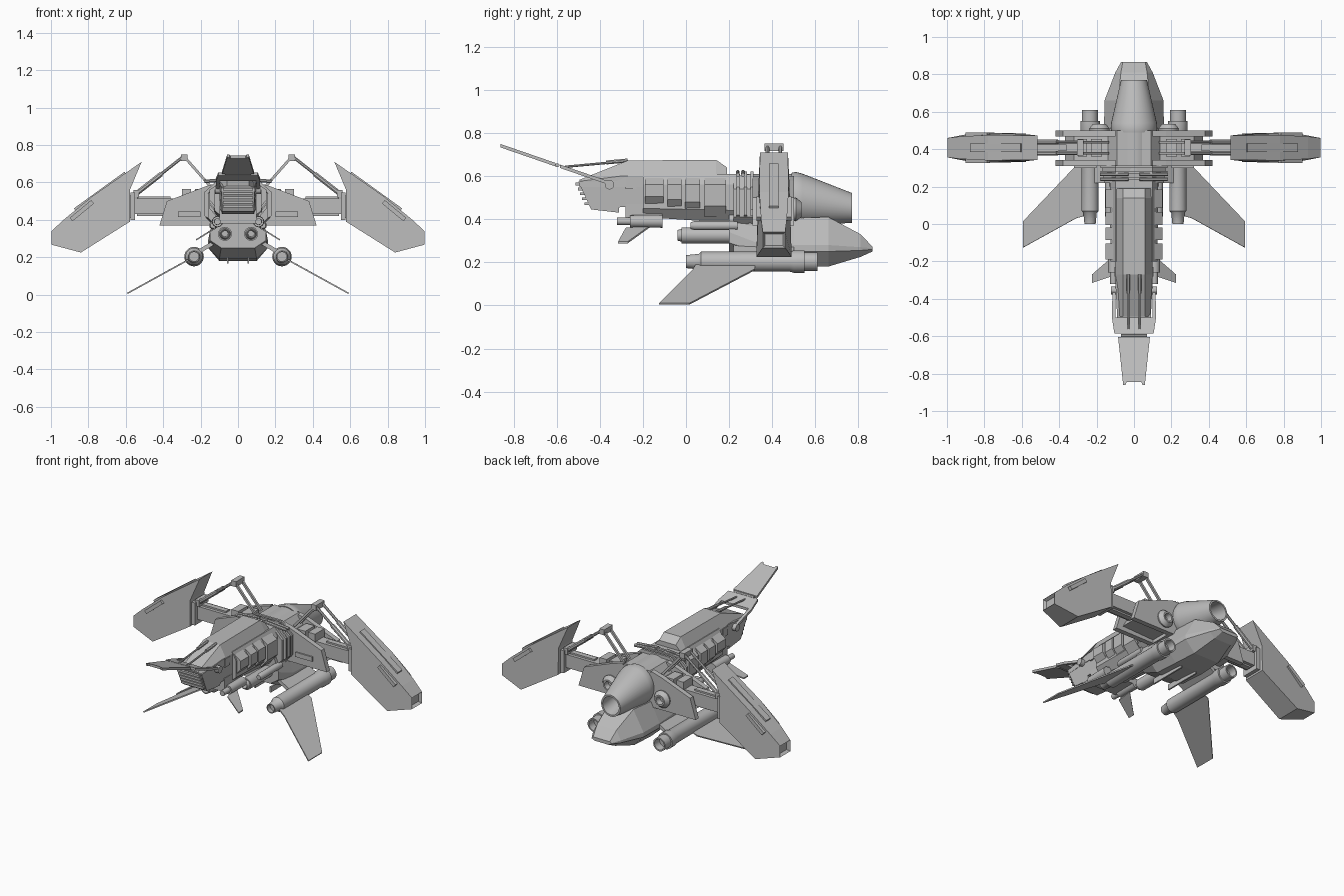
import bpy, bmesh, math
from mathutils import Vector

if "Cube" in bpy.data.objects:
    bpy.data.objects.remove(bpy.data.objects["Cube"])

grey = bpy.data.materials.new("hull_grey")
grey.use_nodes = True
COLOUR = (0.5, 0.5, 0.5, 1)
grey.diffuse_color = COLOUR
grey.node_tree.nodes["Principled BSDF"].inputs["Base Color"].default_value = COLOUR


def build(name, verts, faces, mirror=False, smooth=False, inset=None):
    """Make an object, optionally mirrored across x."""
    bm = bmesh.new()
    vs = [bm.verts.new(v) for v in verts]
    for f in faces:
        bm.faces.new([vs[i] for i in f])
    bmesh.ops.recalc_face_normals(bm, faces=bm.faces[:])
    if inset:
        tips = [f for f in bm.faces if f.normal.dot(Vector(inset)) > 0.95]
        bmesh.ops.inset_individual(bm, faces=tips, thickness=0.014, depth=-0.02)
    me = bpy.data.meshes.new(name)
    bm.to_mesh(me)
    bm.free()
    me.materials.append(grey)
    ob = bpy.data.objects.new(name, me)
    bpy.context.scene.collection.objects.link(ob)
    if mirror:
        ob.modifiers.new("Mirror", 'MIRROR').use_mirror_merge = False
    if smooth:
        bpy.context.view_layer.objects.active = ob
        ob.select_set(True)
        bpy.ops.object.shade_smooth_by_angle(angle=math.radians(40))
        ob.select_set(False)
    return ob


def bridge(name, rings, closed=False, **kw):
    """Skin a list of equal rings; cap the ends or close into a loop."""
    n, m = len(rings[0]), len(rings)
    faces = []
    for r in range(m if closed else m - 1):
        a, b = r * n, (r + 1) % m * n
        faces += [(a + i, a + (i + 1) % n, b + (i + 1) % n, b + i) for i in range(n)]
    if not closed:
        faces += [tuple(range(n)), tuple(range((m - 1) * n, m * n))]
    return build(name, [p for ring in rings for p in ring], faces, **kw)


def hull(name, sections, **kw):
    """Eight-sided hull; section = y, half width, top and bottom widths, four heights."""
    rings = []
    for y, w, t, b, z0, lo, hi, z1 in sections:
        half = [(b, z0), (w, lo), (w, hi), (t, z1)]
        rings.append([(x, y, z) for x, z in half] + [(-x, y, z) for x, z in reversed(half)])
    return bridge(name, rings, **kw)


def prism_x(name, pts, centre=0, **kw):
    """Side profile of (y, z, half width)."""
    return bridge(name, [[(centre + s * h, y, z) for y, z, h in pts] for s in (1, -1)], **kw)


def prism_y(name, pts, centre, **kw):
    """Front profile of (x, z, half depth)."""
    return bridge(name, [[(x, centre + s * h, z) for x, z, h in pts] for s in (1, -1)], **kw)


def box(name, x, y, z, **kw):
    return bridge(name, [[(a, y[0], z[0]), (a, y[1], z[0]), (a, y[1], z[1]), (a, y[0], z[1])]
                         for a in x], **kw)


def slab(name, pts, offset=(0, 0, 0.01), **kw):
    top = [tuple(Vector(p) + Vector(offset)) for p in pts]
    return bridge(name, [pts, top], **kw)


def lathe(name, profile, x, z, closed=False, n=24, drop=0, **kw):
    """Round part along y; profile = (y, radius); drop lowers the axis along y."""
    y0 = profile[0][0]
    rings = [[(x + r * math.cos(2 * math.pi * i / n), y,
               z - drop * (y - y0) + r * math.sin(2 * math.pi * i / n)) for i in range(n)]
             for y, r in profile]
    return bridge(name, rings, closed, smooth=True, **kw)


def beam(name, a, b, r, sides=8, **kw):
    a, b = Vector(a), Vector(b)
    q = (b - a).to_track_quat('Z', 'Y')
    rings = [[tuple(p + q @ Vector((r * math.cos(t), r * math.sin(t), 0)))
              for t in [2 * math.pi * (i + .5) / sides for i in range(sides)]] for p in (a, b)]
    return bridge(name, rings, **kw)


# Fuselage, spine and nose
hull("fuselage", [(-.2, .125, .1, .08, .41, .45, .56, .61), (.25, .13, .1, .09, .38, .44, .56, .61)])
hull("fuselage_collar", [(.22, .16, .1, .12, .37, .41, .54, .60), (.31, .17, .1, .13, .37, .41, .54, .61)])
hull("spine_canopy", [(-.495, .09, .06, .09, .55, .56, .57, .582), (-.27, .1, .06, .1, .55, .56, .6, .672),
                      (.14, .1, .06, .1, .55, .56, .6, .675), (.19, .1, .06, .1, .55, .56, .6, .64)])
prism_x("nose", [(-.5, .575, .09), (-.44, .445, .085), (-.31, .43, .085), (-.31, .455, .095),
                 (-.18, .46, .1), (-.18, .6, .1), (-.3, .6, .1)])
for i in range(5):
    z = .465 + i * .023
    y = -.45 - (z - .445) * .45
    box(f"grille_slat_{i}", (-.08, .08), (y - .012, y + .02), (z, z + .013))
box("nose_side_hatch", (.09, .104), (-.28, -.23), (.54, .595), mirror=True)

# Armour blocks along the flanks
for i, (a, b, z0) in enumerate([(-.19, -.105, .475), (-.085, -.02, .46), (-.005, .065, .45), (.085, .185, .43)]):
    hull(f"flank_block_{i}", [(y, .152, .09, .11, z0 - .02, z0 + .03, .56, .606) for y in (a, b)])
for y in (.235, .27, .3):
    hull(f"collar_rib_{y}", [(v, .178, .1, .13, .39, .42, .55, .62) for v in (y, y + .014)])
for y in (.24, .265):
    beam(f"top_pipe_{y}", (.03, y, .618), (.18, y, .605), .01, mirror=True)

# Raised visor over the nose
def vz(y):
    return .56 - .345 * (y + .36)

def visor(name, outline, **kw):
    slab(name, [(x, y, vz(y)) for x, y in outline], (0, 0, .016), **kw)

visor("visor_arm", [(.098, -.34), (.115, -.34), (.118, -.51), (.098, -.51)], mirror=True)
visor("visor_plate", [(-.118, -.5), (.118, -.5), (.105, -.585), (-.105, -.585)])
visor("visor_flap", [(-.085, -.605), (.085, -.605), (.058, -.86), (.045, -.86), (.04, -.845),
                     (-.04, -.845), (-.045, -.86), (-.058, -.86)])
beam("visor_hinge", (-.07, -.597, .65), (.07, -.597, .65), .01)
beam("visor_pivot", (.09, -.355, .56), (.122, -.355, .56), .022, 16, mirror=True)
beam("visor_rod", (.03, -.27, .67), (.03, -.56, .643), .006, mirror=True)
beam("visor_rod_sleeve", (.03, -.27, .672), (.03, -.37, .663), .01, mirror=True)

# Chin guns, canards and belly cannons
lathe("chin_gun", [(-.32, .017), (-.26, .018), (-.26, .028), (-.11, .03)], .11, .39, n=16, mirror=True)
box("chin_mount", (-.1, .1), (-.28, -.11), (.38, .47))
slab("canard", [(.11, -.17, .36), (.225, -.27, .288), (.225, -.315, .288), (.12, -.28, .352)], (0, 0, .008), mirror=True)
lathe("belly_cannon", [(-.04, .024), (-.02, .03), (-.02, .037), (.24, .037), (.24, .015), (0, .02), (-.04, .02)],
      .07, .325, True, mirror=True)
lathe("belly_sensor", [(.02, .015), (.04, .021), (.24, .021)], .133, .37, n=16, mirror=True)

# Belly hull, core and main engine
hull("belly_hull", [(.2, .15, .12, .09, .25, .29, .34, .42), (.33, .16, .12, .1, .19, .25, .29, .42),
                    (.5, .16, .1, .1, .18, .25, .28, .405), (.66, .158, .085, .09, .18, .25, .28, .41),
                    (.81, .1, .07, .06, .225, .255, .27, .33), (.865, .07, .06, .05, .25, .26, .265, .272)])
box("belly_skid", (.05, .06), (.25, .5), (.165, .2), mirror=True)
hull("engine_core", [(.29, .14, .09, .14, .37, .4, .54, .6), (.5, .14, .09, .14, .37, .4, .54, .6)])
lathe("engine_spine", [(.28, .1), (.5, .1)], 0, .51, n=32)
lathe("main_engine", [(.49, .118), (.51, .125), (.54, .122), (.77, .069), (.77, .058), (.62, .05), (.5, .05)],
      0, .497, True, 40, .16)
lathe("engine_plug", [(.5, .09), (.64, .06)], 0, .495, drop=.16)
lathe("side_thruster", [(.47, .05), (.51, .055), (.535, .035), (.535, .025), (.5, .02), (.47, .02)],
      .185, .445, True, mirror=True)

# Wing roots with twin fairing plates and folding arms
for label, y, r in (("front", .325, .016), ("rear", .485, .016)):
    prism_y(f"wing_root_{label}", [(.1, .6, r), (.17, .58, r), (.38, .5, r), (.42, .37, r), (.1, .37, r)], y, mirror=True)
box("wing_root_strip", (.2, .32), (.3, .31), (.415, .445), mirror=True)
prism_y("wing_root_core", [(.1, .55, .065), (.2, .53, .065), (.32, .49, .065), (.37, .4, .065), (.1, .39, .065)],
        .405, mirror=True)
box("wing_arm", (.3, .56), (.37, .445), (.43, .515), mirror=True)
box("wing_arm_rail", (.36, .54), (.39, .425), (.42, .525), mirror=True)
for x, w in ((.17, .06), (.25, .05)):
    box(f"arm_joint_{x}", (x, x + w), (.36, .455), (.48, .565), mirror=True)
box("arm_collar", (.55, .575), (.345, .465), (.4, .545), mirror=True)
box("arm_socket", (.565, .6), (.355, .455), (.41, .53), mirror=True)

# Drooping wing pods with recessed tips
prism_y("wing_pod", [(.515, .71, .065), (.78, .525, .068), (.93, .402, .06), (.997, .34, .052), (.997, .267, .052),
                     (.84, .225, .082), (.578, .39, .076), (.578, .56, .072)], .408, mirror=True, inset=(1, 0, 0))
for s in (-1, 1):
    slab(f"pod_slot_{s}", [(.785, .408 + s * .06, .505), (.9, .408 + s * .06, .41), (.885, .408 + s * .06, .392),
                           (.77, .408 + s * .06, .487)], (0, s * .022, 0), mirror=True)
slab("pod_top_ridge", [(.6, .385, .645), (.6, .43, .645), (.87, .43, .45), (.87, .385, .45)], (.006, 0, .012), mirror=True)

# Folding struts above the arms
box("strut_knee", (.27, .305), (.365, .452), (.715, .75), mirror=True)
for y in (.378, .438):
    beam(f"strut_outer_{y}", (.29, y, .74), (.55, y, .535), .009, mirror=True)
    beam(f"strut_piston_{y}", (.41, y, .645), (.54, y, .543), .014, mirror=True)
    beam(f"strut_inner_{y}", (.29, y, .74), (.14, y, .57), .01, 4, mirror=True)
box("strut_foot", (.53, .56), (.36, .455), (.52, .56), mirror=True)

# Lower nacelles with fins
lathe("nacelle", [(0, .03), (.06, .036), (.07, .046), (.48, .046), (.5, .052), (.55, .052), (.55, .043), (.61, .043),
                  (.61, .034), (.5, .03), (.05, .026), (0, .024)], .235, .203, True, 28, mirror=True)
lathe("nacelle_core", [(.03, .033), (.56, .037)], .235, .203, mirror=True)
slab("nacelle_pylon", [(.12, .22, .27), (.24, .22, .2), (.24, .5, .2), (.12, .5, .27)], (0, 0, .025), mirror=True)
slab("lower_fin", [(.21, .32, .212), (.3, .32, .163), (.59, .015, .003), (.59, -.125, .003), (.31, .03, .157),
                   (.21, .06, .212)], (.003, 0, .007), mirror=True)
